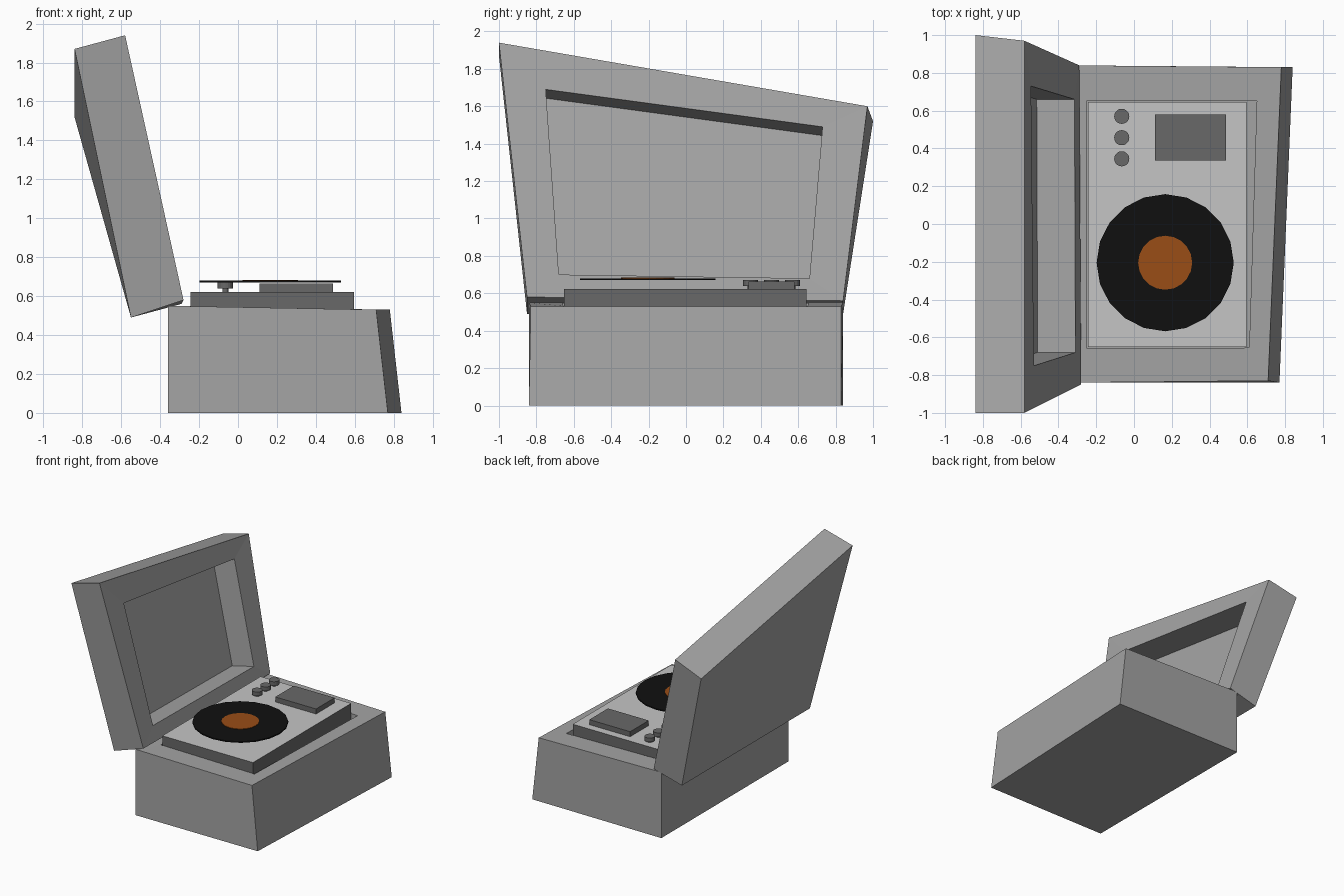
import bpy, bmesh
from mathutils import Vector

cube = bpy.data.objects.get("Cube")
if cube:
    bpy.data.objects.remove(cube, do_unlink=True)


def material(name, rgb):
    mat = bpy.data.materials.new(name)
    mat.use_nodes = True
    mat.diffuse_color = (*rgb, 1)
    mat.node_tree.nodes["Principled BSDF"].inputs["Base Color"].default_value = (*rgb, 1)
    return mat


CASE = material("case grey", (0.37, 0.37, 0.37))
PLATE = material("light plate grey", (0.56, 0.56, 0.56))
TRIM = material("dark trim grey", (0.14, 0.14, 0.14))
VINYL = material("vinyl black", (0.005, 0.005, 0.005))
LABEL = material("label orange", (0.32, 0.075, 0.008))


def finish(name, bm, *mats):
    bmesh.ops.recalc_face_normals(bm, faces=bm.faces)
    mesh = bpy.data.meshes.new(name)
    bm.to_mesh(mesh)
    bm.free()
    for mat in mats:
        mesh.materials.append(mat)
    obj = bpy.data.objects.new(name, mesh)
    bpy.context.collection.objects.link(obj)
    return obj


def tray(name, outer, rim, opening, depth):
    """Closed shell of four-cornered rings: outer face, rim, opening, sunken floor."""
    floor = [Vector(p) + Vector(depth) for p in opening]
    bm = bmesh.new()
    rings = [[bm.verts.new(p) for p in ring] for ring in (outer, rim, opening, floor)]
    bm.faces.new(rings[0])
    bm.faces.new(rings[3])
    for a, b in zip(rings, rings[1:]):
        for i in range(4):
            j = (i + 1) % 4
            bm.faces.new((a[i], a[j], b[j], b[i]))
    return finish(name, bm, CASE)


def box(name, low, high, *mats):
    bm = bmesh.new()
    bmesh.ops.create_cube(bm, size=1)
    for v in bm.verts:
        v.co = [l if c < 0 else h for c, l, h in zip(v.co, low, high)]
    return finish(name, bm, *mats)


def disc(name, x, y, low, high, radius, mat, sides=20):
    bm = bmesh.new()
    bmesh.ops.create_cone(bm, cap_ends=True, segments=sides, radius1=radius,
                          radius2=radius, depth=high - low)
    bmesh.ops.translate(bm, verts=bm.verts, vec=(x, y, (low + high) / 2))
    return finish(name, bm, mat)


# Slightly skewed case with a well for the deck
tray("case_base",
     [(-.36, -.84, 0), (.77, -.84, 0), (.84, .83, 0), (-.36, .84, 0)],
     [(-.36, -.84, .55), (.71, -.83, .53), (.78, .83, .53), (-.36, .84, .55)],
     [(-.25, -.66, .547), (.61, -.655, .532), (.65, .65, .532), (-.25, .655, .547)],
     (0, 0, -.2))

# Open lid, leaning back, hollow on the inside
tray("lid",
     [(-.55, -.85, .49), (-.55, .84, .49), (-.84, 1, 1.52), (-.84, -1, 1.87)],
     [(-.28, -.85, .58), (-.29, .84, .56), (-.58, .97, 1.6), (-.58, -1, 1.94)],
     [(-.31, -.68, .7), (-.315, .66, .68), (-.545, .73, 1.49), (-.53, -.75, 1.69)],
     (-.2, 0, -.047))

# Deck: light top, dark sides
deck = box("deck", (-.243, -.652, .34), (.595, .645, .622), TRIM, PLATE)
for face in deck.data.polygons:
    face.material_index = int(face.normal.z > .9)

# Control box and knobs
box("control_box", (.11, .335, .61), (.487, .58, .664), TRIM)
for number, y in enumerate((.345, .457, .57), 1):
    disc(f"knob_{number}", -.065, y, .638, .672, .04, TRIM)
    disc(f"knob_stem_{number}", -.065, y, .615, .64, .015, TRIM)

# Record and its label
disc("record", .165, -.205, .67, .68, .363, VINYL)
disc("record_label", .165, -.205, .678, .684, .143, LABEL)
